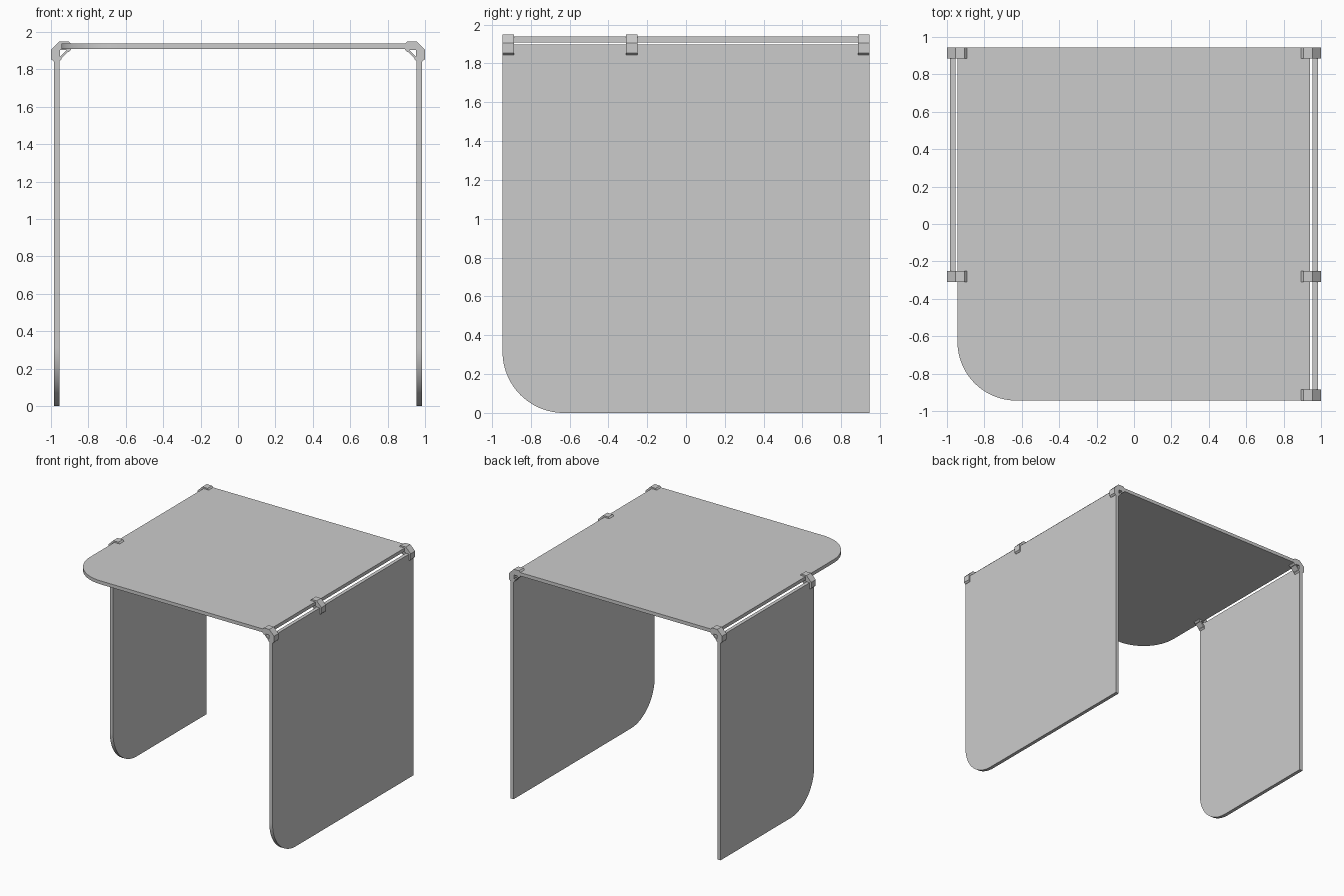
import bpy
from math import pi, sin, cos

if "Cube" in bpy.data.objects:
    bpy.data.objects.remove(bpy.data.objects["Cube"])


def prism(name, loops, lo, hi, axis):
    """Extrude closed 2D loops (later loops are holes) from lo to hi along an axis."""
    curve = bpy.data.curves.new(name, 'CURVE')
    curve.dimensions = '2D'
    curve.fill_mode = 'BOTH'
    curve.extrude = (hi - lo) / 2
    for pts in loops:
        spline = curve.splines.new('POLY')
        spline.points.add(len(pts) - 1)
        for p, (u, v) in zip(spline.points, pts):
            p.co = (u, v, 0, 1)
        spline.use_cyclic_u = True
    obj = bpy.data.objects.new(name, curve)
    bpy.context.collection.objects.link(obj)
    mid = (lo + hi) / 2
    # X: profile in y,z   Y: profile in x,z   Z: profile in x,y
    obj.rotation_euler = {'X': (pi / 2, 0, pi / 2), 'Y': (pi / 2, 0, 0), 'Z': (0, 0, 0)}[axis]
    obj.location = {'X': (mid, 0, 0), 'Y': (0, mid, 0), 'Z': (0, 0, mid)}[axis]
    bpy.ops.object.select_all(action='DESELECT')
    obj.select_set(True)
    bpy.context.view_layer.objects.active = obj
    bpy.ops.object.convert(target='MESH')
    bpy.ops.object.transform_apply(location=True, rotation=True, scale=True)
    bpy.ops.object.shade_smooth_by_angle(angle=0.35)
    return bpy.context.object


def rounded_sheet(u0, v0, u1, v1, r, steps=24):
    """Rectangle with its low-u, low-v corner rounded."""
    arc = [(u0 + r - r * cos(t), v0 + r - r * sin(t))
           for t in (pi / 2 * i / steps for i in range(steps + 1))]
    return arc + [(u1, v0), (u1, v1), (u0, v1)]


# Panels
R = 0.315
prism("top_panel", [rounded_sheet(-0.944, -0.944, 0.942, 0.945, R)], 1.909, 1.938, 'Z')
prism("right_panel", [rounded_sheet(-0.945, 0, 0.945, 1.898, R)], 0.955, 0.985, 'X')
prism("left_panel", [rounded_sheet(-0.31, 0, 0.945, 1.898, R)], -0.985, -0.955, 'X')

# Corner clips: profile measured inward from the outer corner
half = [(0.045, 0), (0.095, 0), (0.107, 0.013), (0.107, 0.045), (0.095, 0.057), (0.09, 0.057)]
outer = half + [(b, a) for a, b in reversed(half)]
hole = [(0.048, 0.048), (0.083, 0.048), (0.048, 0.083)]


def clip(name, side, y):
    loops = [[(side * (1 - a), 1.95 - b) for a, b in pts] for pts in (outer, hole)]
    prism(name, loops, y - 0.03, y + 0.03, 'Y')


for label, y in (("front", -0.915), ("middle", -0.28), ("back", 0.915)):
    clip("right_clip_" + label, 1, y)
    if label != "front":
        clip("left_clip_" + label, -1, y)
